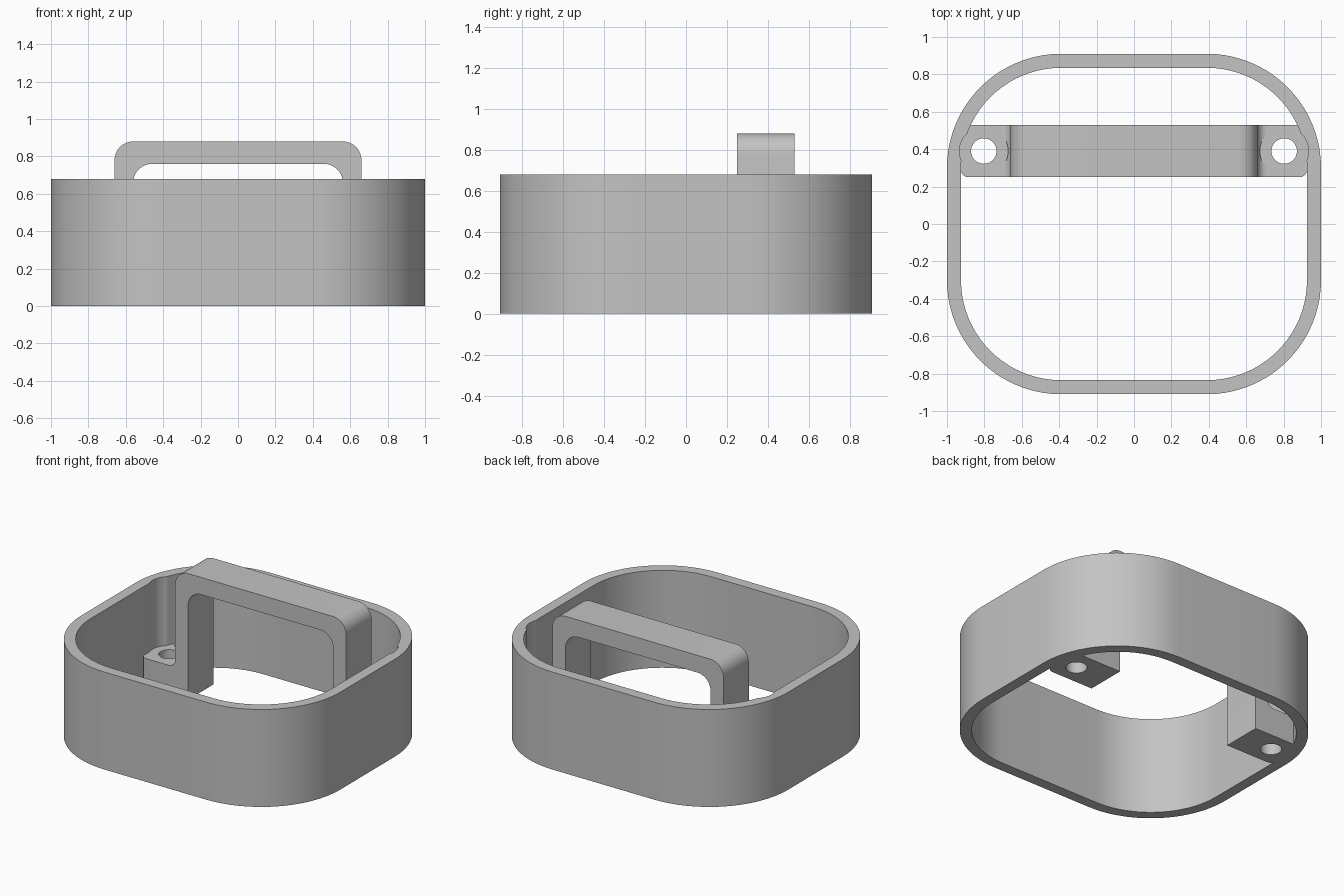
import bpy, bmesh, math
from mathutils import Vector

cube = bpy.data.objects.get("Cube")
if cube:
    bpy.data.objects.remove(cube)

grey = bpy.data.materials.new("plain grey")
grey.use_nodes = True
colour = (0.55, 0.55, 0.55, 1)
grey.diffuse_color = colour
grey.node_tree.nodes["Principled BSDF"].inputs["Base Color"].default_value = colour


def rounded(corners, steps):
    """Outline with an arc at each corner given as (a, b, radius)."""
    out = []
    for i, (a, b, r) in enumerate(corners):
        p = Vector((a, b))
        if r == 0:
            out.append(p)
            continue
        u = (Vector(corners[i - 1][:2]) - p).normalized()
        v = (Vector(corners[(i + 1) % len(corners)][:2]) - p).normalized()
        for k in range(steps + 1):
            t = k / steps * math.pi / 2
            out.append(p + r * (u * (1 - math.sin(t)) + v * (1 - math.cos(t))))
    return out


def make_object(name, bm):
    bmesh.ops.recalc_face_normals(bm, faces=bm.faces)
    mesh = bpy.data.meshes.new(name)
    bm.to_mesh(mesh)
    bm.free()
    mesh.materials.append(grey)
    obj = bpy.data.objects.new(name, mesh)
    bpy.context.collection.objects.link(obj)
    return obj


def extrude(points, offset):
    bm = bmesh.new()
    face = bm.faces.new([bm.verts.new(p) for p in points])
    new = bmesh.ops.extrude_face_region(bm, geom=[face])["geom"]
    bmesh.ops.translate(bm, vec=offset, verts=[g for g in new if isinstance(g, bmesh.types.BMVert)])
    return bm


def cylinder(name, x, radius, z0, z1):
    points = []
    for k in range(48):
        t = 2 * math.pi * k / 48
        points.append((x + radius * math.cos(t), 0.39 + radius * math.sin(t), z0))
    obj = make_object(name, extrude(points, (0, 0, z1 - z0)))
    obj.hide_render = True
    return obj


def cut(target, cutter):
    mod = target.modifiers.new("cut", "BOOLEAN")
    mod.operation = "DIFFERENCE"
    mod.solver = "EXACT"
    mod.object = cutter
    bpy.context.view_layer.objects.active = target
    bpy.ops.object.modifier_apply(modifier=mod.name)


# Band: two rounded outlines bridged into an open tube
def band_loop(inset, z):
    w, d, r = 1 - inset, 0.91 - inset, 0.61 - inset
    return [(p.x, p.y, z) for p in rounded([(w, -d, r), (w, d, r), (-w, d, r), (-w, -d, r)], 20)]


bm = bmesh.new()
loops = [[bm.verts.new(p) for p in band_loop(i, z)]
         for i, z in ((0, 0), (0, 0.68), (0.075, 0.68), (0.075, 0))]
for a, b in zip(loops, loops[1:] + loops[:1]):
    for k in range(len(a)):
        j = (k + 1) % len(a)
        bm.faces.new((a[k], a[j], b[j], b[k]))
band = make_object("band", bm)

# Bracket: handle, legs and feet as one mirrored profile
half = [(0.56, 0.76, 0.1), (0.56, 0, 0), (0.925, 0, 0),
        (0.925, 0.2, 0), (0.66, 0.2, 0.05), (0.66, 0.88, 0.1)]
corners = half + [(-x, z, r) for x, z, r in reversed(half)]
bm = extrude([(p.x, 0.25, p.y) for p in rounded(corners, 10)], (0, 0.28, 0))
ends = [e for e in bm.edges
        if all(abs(abs(v.co.x) - 0.925) < 1e-4 and v.co.y < 0.26 for v in e.verts)]
bmesh.ops.bevel(bm, geom=ends, offset=0.04, segments=5, profile=0.5, affect="EDGES")
bracket = make_object("handle_bracket", bm)

# Screw holes and the clearance above each foot
for side in (-1, 1):
    hole = cylinder("screw_hole_cutter", side * 0.803, 0.068, -0.1, 0.5)
    bore = cylinder("clearance_cutter", side * 0.803, 0.13, 0.199, 1.0)
    cut(bracket, hole)
    cut(bracket, bore)
    cut(band, bore)
    for tool in (hole, bore):
        bpy.data.objects.remove(tool)

# Trim the feet against the band so they sit flush
cut(bracket, band)

# Smooth the curved walls
for obj in (band, bracket):
    bpy.ops.object.select_all(action="DESELECT")
    obj.select_set(True)
    bpy.context.view_layer.objects.active = obj
    bpy.ops.object.shade_smooth_by_angle(angle=math.radians(30))
